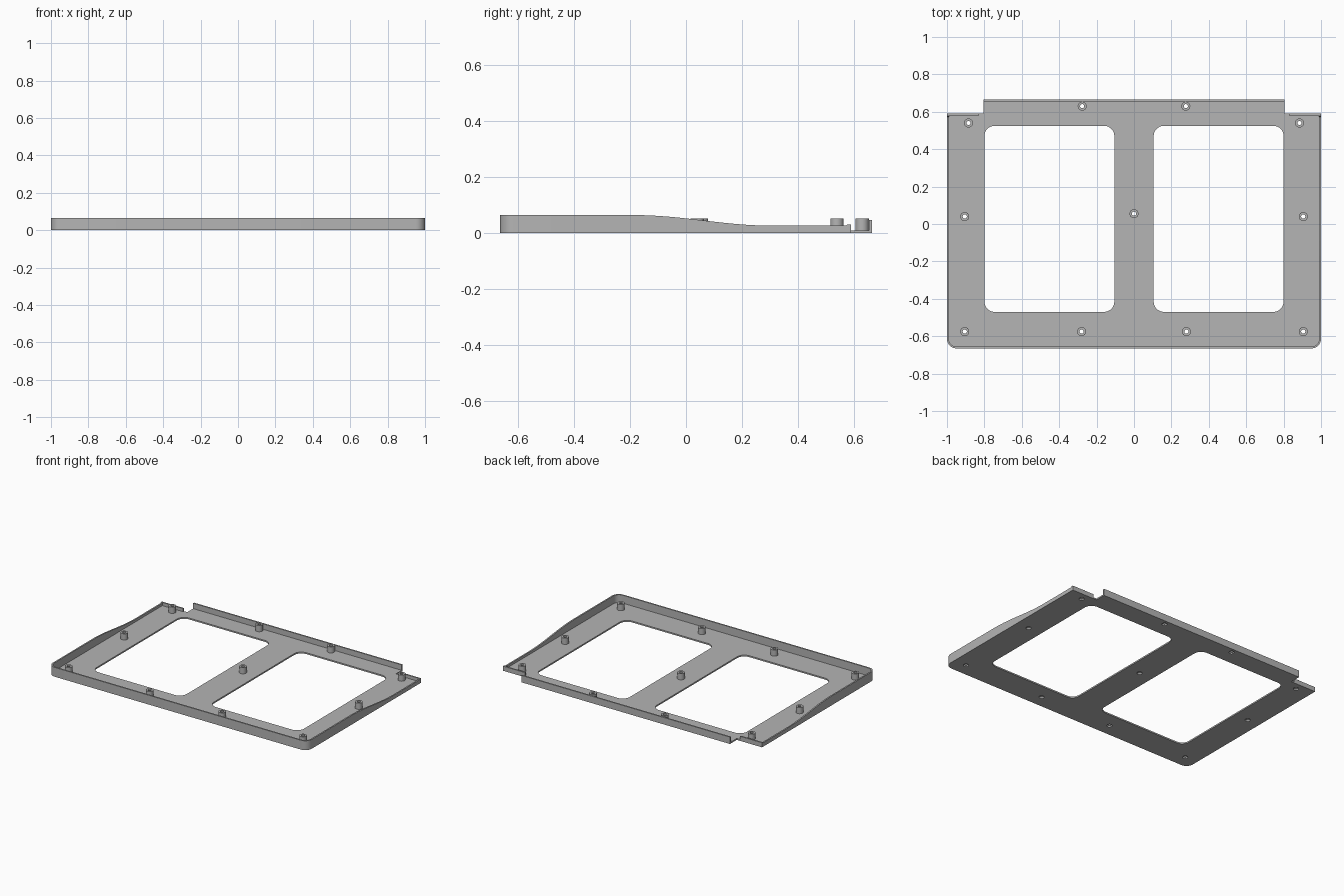
import bpy, bmesh, math
from mathutils import Vector

cube = bpy.data.objects.get("Cube")
if cube:
    bpy.data.objects.remove(cube)

FLOOR = 0.01     # plate thickness
WALL = 0.01      # rim thickness
BOSS_TOP = 0.053
BACK = 0.59
FRONT = -0.665
TAB = 0.805      # half width of rear tab

grey = bpy.data.materials.new("plain grey")
grey.use_nodes = True
grey.diffuse_color = (0.46, 0.46, 0.46, 1)
grey.node_tree.nodes["Principled BSDF"].inputs["Base Color"].default_value = grey.diffuse_color


def arc(cx, cy, r, start, end, steps):
    return [(cx + r * math.cos(math.radians(start + (end - start) * i / steps)),
             cy + r * math.sin(math.radians(start + (end - start) * i / steps)))
            for i in range(steps + 1)]


def circle(cx, cy, r, steps=32):
    return arc(cx, cy, r, 0, 360, steps)[:-1]


def rounded_rect(x0, x1, y0, y1, r):
    return (arc(x0 + r, y0 + r, r, 180, 270, 8) + arc(x1 - r, y0 + r, r, 270, 360, 8)
            + arc(x1 - r, y1 - r, r, 0, 90, 8) + arc(x0 + r, y1 - r, r, 90, 180, 8))


def link_mesh(name, mesh):
    obj = bpy.data.objects.new(name, mesh)
    bpy.context.collection.objects.link(obj)
    mesh.materials.clear()
    mesh.materials.append(grey)
    bpy.ops.object.select_all(action='DESELECT')
    obj.select_set(True)
    bpy.context.view_layer.objects.active = obj
    bpy.ops.object.shade_smooth_by_angle(angle=math.radians(30))
    return obj


def slab(name, loops, z0, z1):
    """Flat plate from an outline and the holes inside it."""
    curve = bpy.data.curves.new(name, 'CURVE')
    curve.dimensions = '2D'
    curve.fill_mode = 'BOTH'
    curve.extrude = (z1 - z0) / 2
    for loop in loops:
        spline = curve.splines.new('POLY')
        spline.points.add(len(loop) - 1)
        for point, (x, y) in zip(spline.points, loop):
            point.co = (x, y, 0, 1)
        spline.use_cyclic_u = True
    temp = bpy.data.objects.new(name + " outline", curve)
    bpy.context.collection.objects.link(temp)
    graph = bpy.context.evaluated_depsgraph_get()
    mesh = bpy.data.meshes.new_from_object(temp.evaluated_get(graph))
    bpy.data.objects.remove(temp)
    bm = bmesh.new()
    bm.from_mesh(mesh)
    bmesh.ops.remove_doubles(bm, verts=bm.verts, dist=1e-5)
    bmesh.ops.translate(bm, verts=bm.verts, vec=(0, 0, (z0 + z1) / 2))
    bmesh.ops.recalc_face_normals(bm, faces=bm.faces)
    bm.to_mesh(mesh)
    bm.free()
    return link_mesh(name, mesh)


def inset(path, d):
    """Offset an open path to its left with mitred corners."""
    pts = [Vector(p) for p in path]
    dirs = [(b - a).normalized() for a, b in zip(pts, pts[1:])]
    result = []
    for i, p in enumerate(pts):
        a, b = dirs[max(i - 1, 0)], dirs[min(i, len(dirs) - 1)]
        na, nb = Vector((-a.y, a.x)), Vector((-b.y, b.x))
        m = (na + nb).normalized()
        result.append(tuple(p + m * d / m.dot(na)))
    return result


def rim_height(y):
    if y > 0.575:
        return 0.032
    t = min(max((y + 0.19) / 0.5, 0), 1)
    return 0.065 - 0.038 * (0.5 - 0.5 * math.cos(math.pi * t))


# Rim path: rear left corner, round the front, rear right corner
side = [BACK, 0.577, 0.573] + [0.31 - 0.5 * i / 20 for i in range(21)]
r = 0.05
path = ([(-0.83, BACK)] + [(-1, y) for y in side]
        + arc(-1 + r, FRONT + r, r, 180, 270, 8) + arc(1 - r, FRONT + r, r, 270, 360, 8)
        + [(1, y) for y in reversed(side)] + [(0.83, BACK)])
inner = inset(path, WALL)

bm = bmesh.new()
rings = []
for (ox, oy), (ix, iy) in zip(path, inner):
    h = rim_height(oy)
    rings.append([bm.verts.new(c) for c in
                  ((ox, oy, 0), (ox, oy, h), (ix, iy, h), (ix, iy, 0))])
for a, b in zip(rings, rings[1:]):
    for k in range(4):
        n = (k + 1) % 4
        bm.faces.new((a[k], a[n], b[n], b[k]))
bm.faces.new(rings[0])
bm.faces.new(rings[-1])
bmesh.ops.recalc_face_normals(bm, faces=bm.faces)
rim_mesh = bpy.data.meshes.new("rim")
bm.to_mesh(rim_mesh)
bm.free()
link_mesh("rim", rim_mesh)

# Screw boss positions
bosses = [(0, 0.055)]
for s in (-1, 1):
    bosses += [(s * 0.885, 0.54), (s * 0.905, 0.04), (s * 0.905, -0.575),
               (s * 0.28, -0.575), (s * 0.277, 0.63)]

# Floor plate with two windows and screw holes
tab_end = 0.655
outline = inner + [(0.83, BACK), (TAB, BACK), (TAB, tab_end),
                   (-TAB, tab_end), (-TAB, BACK), (-0.83, BACK)]
windows = [rounded_rect(-0.8, -0.105, -0.47, 0.525, 0.055),
           rounded_rect(0.105, 0.8, -0.47, 0.525, 0.055)]
holes = [circle(x, y, 0.017) for x, y in bosses]
slab("floor_plate", [outline] + windows + holes, 0, FLOOR)

# Upright lip on the rear tab
slab("rear_lip", [[(-TAB, tab_end), (TAB, tab_end), (TAB, 0.665), (-TAB, 0.665)]], 0, 0.048)

# Hollow screw bosses
for i, (x, y) in enumerate(bosses):
    slab(f"screw_boss_{i + 1}", [circle(x, y, 0.024), circle(x, y, 0.011)], FLOOR, BOSS_TOP)
